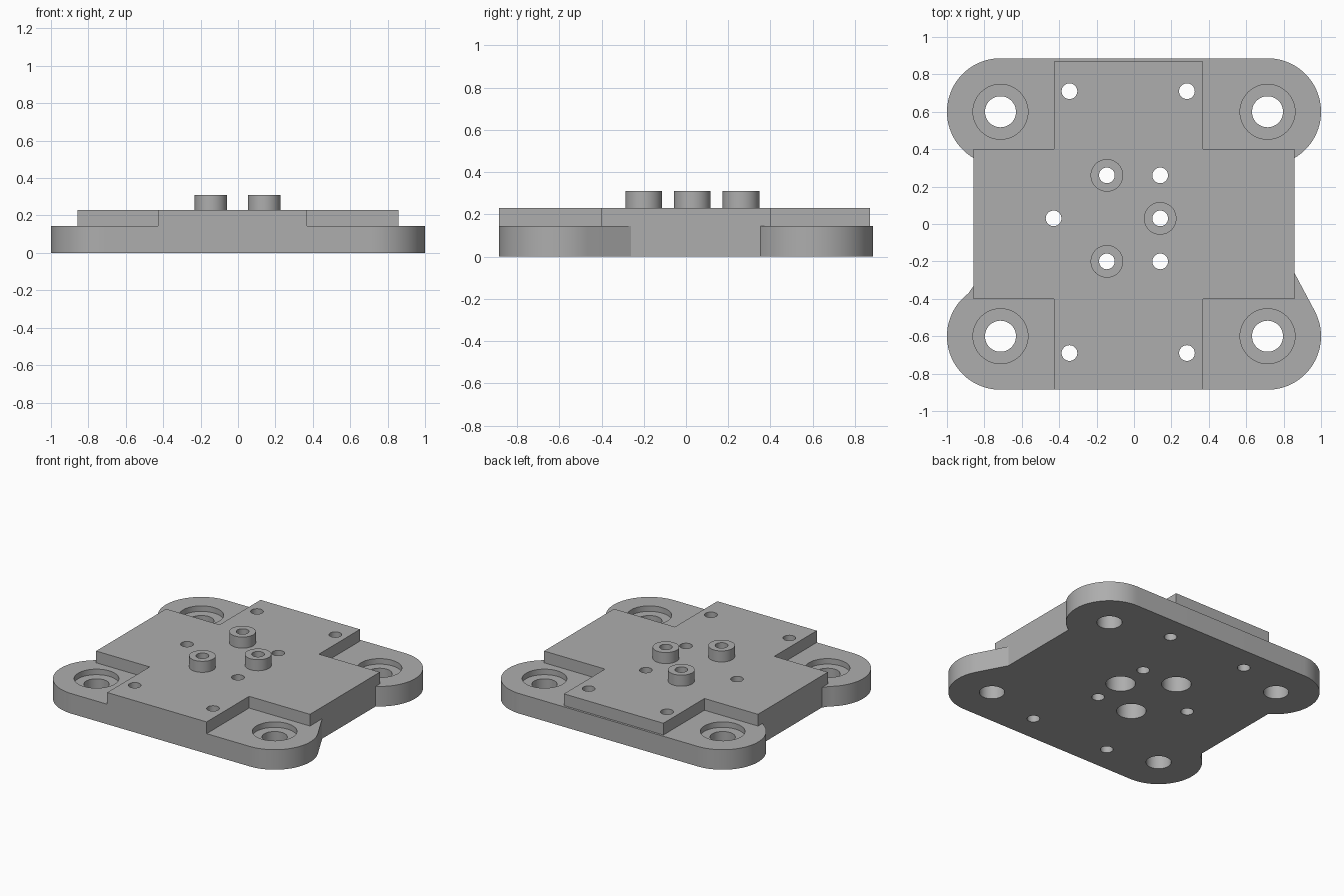
import bpy, bmesh, math

cube = bpy.data.objects.get("Cube")
if cube:
    bpy.data.objects.remove(cube, do_unlink=True)

metal = bpy.data.materials.new("plain grey")
metal.use_nodes = True
GREY = (0.42, 0.42, 0.42, 1)
metal.diffuse_color = GREY
metal.node_tree.nodes["Principled BSDF"].inputs["Base Color"].default_value = GREY


def prism(name, outline, z0, z1):
    """Closed solid from a counter-clockwise outline."""
    bm = bmesh.new()
    face = bm.faces.new([bm.verts.new((x, y, z0)) for x, y in outline])
    up = bmesh.ops.extrude_face_region(bm, geom=[face])["geom"]
    bmesh.ops.translate(bm, vec=(0, 0, z1 - z0),
                        verts=[v for v in up if isinstance(v, bmesh.types.BMVert)])
    bmesh.ops.recalc_face_normals(bm, faces=bm.faces[:])
    mesh = bpy.data.meshes.new(name)
    bm.to_mesh(mesh)
    bm.free()
    mesh.materials.append(metal)
    obj = bpy.data.objects.new(name, mesh)
    bpy.context.collection.objects.link(obj)
    return obj


def arc(cx, cy, r, a0, a1, steps):
    angles = [math.radians(a0 + (a1 - a0) * i / steps) for i in range(steps + 1)]
    return [(cx + r * math.cos(a), cy + r * math.sin(a)) for a in angles]


def cylinder(name, x, y, r, z0, z1, sides=48):
    return prism(name, arc(x, y, r, 0, 360, sides)[:-1], z0, z1)


def combine(target, other, operation):
    """Apply one boolean and discard the helper."""
    other.hide_render = True
    mod = target.modifiers.new("combine", "BOOLEAN")
    mod.operation, mod.solver, mod.object = operation, "EXACT", other
    bpy.context.view_layer.objects.active = target
    bpy.ops.object.modifier_apply(modifier=mod.name)
    bpy.data.objects.remove(other, do_unlink=True)


# Base with four rounded ears and blended front corners
CX, CY, R, SIDE = 0.714, 0.6, 0.286, 0.857
LOW, TOP, BOSS_TOP = 0.145, 0.23, 0.31
outline = (arc(CX, -CY, R, -90, 28.6, 32) + [(SIDE, -0.26)]
           + arc(CX, CY, R, -60, 90, 40)
           + arc(-CX, CY, R, 90, 240, 40)
           + [(-SIDE, -0.33)] + arc(-CX, -CY, R, 127, 270, 40))
plate = prism("mounting_plate", outline, 0, LOW)

# Raised cross-shaped deck
XL, XR, YB, ARM = -0.428, 0.369, 0.87, 0.4
deck = [(XL, -CY - R), (XR, -CY - R), (XR, -ARM), (SIDE, -ARM), (SIDE, ARM), (XR, ARM),
        (XR, YB), (XL, YB), (XL, ARM), (-SIDE, ARM), (-SIDE, -ARM), (XL, -ARM)]
combine(plate, prism("deck", deck, 0.07, TOP), "UNION")

# Three bosses, drilled through and recessed from below
bosses = [(-0.145, 0.26), (0.14, 0.03), (-0.145, -0.2)]
for x, y in bosses:
    combine(plate, cylinder("boss", x, y, 0.087, 0.2, BOSS_TOP), "UNION")
for x, y in bosses:
    combine(plate, cylinder("boss_recess", x, y, 0.097, -0.1, 0.17), "DIFFERENCE")

# Small through holes
holes = [(-0.345, 0.71), (0.283, 0.71), (-0.345, -0.69), (0.283, -0.69),
         (-0.43, 0.03), (0.14, 0.26), (0.14, -0.2)]
for x, y in holes + bosses:
    combine(plate, cylinder("small_hole", x, y, 0.042, -0.1, 0.5, 32), "DIFFERENCE")

# Counterbored corner holes
for sx in (-1, 1):
    for sy in (-1, 1):
        combine(plate, cylinder("counterbore", sx * CX, sy * CY, 0.147, LOW - 0.04, 0.5), "DIFFERENCE")
        combine(plate, cylinder("corner_hole", sx * CX, sy * CY, 0.083, -0.1, 0.5), "DIFFERENCE")

# Smooth curved walls, sharp edges
bpy.ops.object.select_all(action="DESELECT")
plate.select_set(True)
bpy.context.view_layer.objects.active = plate
bpy.ops.object.shade_smooth_by_angle(angle=math.radians(25))
